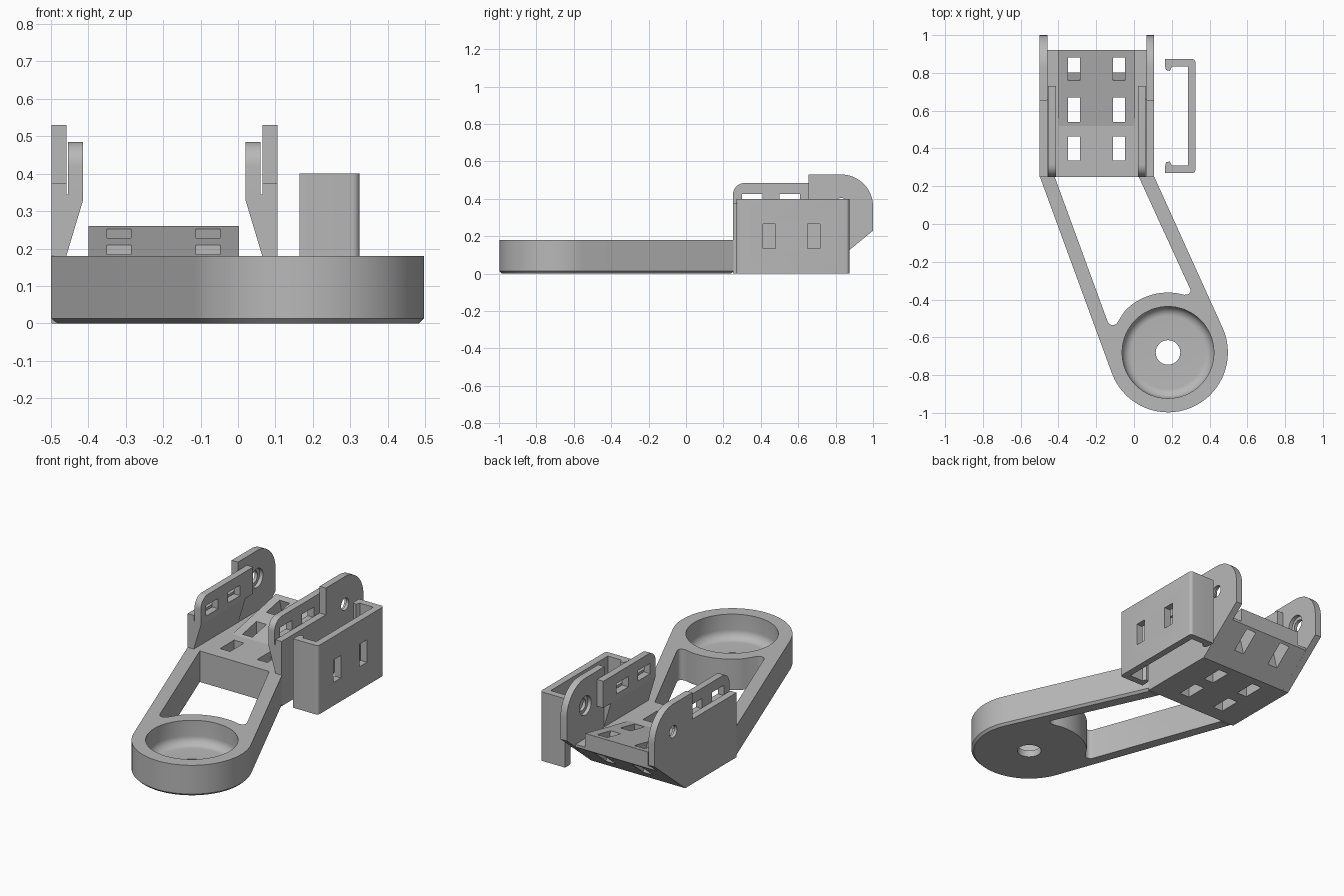
import bpy
import bmesh
from math import cos, sin, radians, pi

if "Cube" in bpy.data.objects:
    bpy.data.objects.remove(bpy.data.objects["Cube"], do_unlink=True)

grey = bpy.data.materials.new("plain grey")
grey.use_nodes = True
grey.diffuse_color = (0.48, 0.48, 0.48, 1)
grey.node_tree.nodes["Principled BSDF"].inputs["Base Color"].default_value = grey.diffuse_color


def arc(cx, cy, r, a0, a1, n):
    angles = [radians(a0 + (a1 - a0) * i / n) for i in range(n + 1)]
    return [(cx + r * cos(a), cy + r * sin(a)) for a in angles]


def finish(name, bm):
    bmesh.ops.recalc_face_normals(bm, faces=bm.faces)
    mesh = bpy.data.meshes.new(name)
    bm.to_mesh(mesh)
    bm.free()
    mesh.materials.append(grey)
    ob = bpy.data.objects.new(name, mesh)
    bpy.context.collection.objects.link(ob)
    return ob


def prism(name, pts, axis, lo, hi, bevel=0, slant=0):
    """Extrude a 2D outline along an axis; slant shifts the low end in y."""
    place = {"x": lambda p, d: (d, p[0], p[1]),
             "y": lambda p, d: (p[0], d, p[1]),
             "z": lambda p, d: (p[0], p[1] + (slant if d == lo else 0), d)}[axis]
    bm = bmesh.new()
    low = [bm.verts.new(place(p, lo)) for p in pts]
    high = [bm.verts.new(place(p, hi)) for p in pts]
    base = bm.faces.new(low)
    bm.faces.new(high)
    for i in range(len(pts)):
        j = (i + 1) % len(pts)
        bm.faces.new((low[i], low[j], high[j], high[i]))
    bmesh.ops.recalc_face_normals(bm, faces=bm.faces)
    if bevel:
        bmesh.ops.bevel(bm, geom=list(base.edges), offset=bevel, segments=1,
                        affect="EDGES", profile=0.5)
    return finish(name, bm)


def box(name, x0, x1, y0, y1, z0, z1, slant=0):
    return prism(name, [(x0, y0), (x1, y0), (x1, y1), (x0, y1)], "z", z0, z1, 0, slant)


def lathe(name, profile, cx, cy, steps=64):
    bm = bmesh.new()
    verts = [bm.verts.new((cx + r, cy, z)) for r, z in profile]
    edges = [bm.edges.new(pair) for pair in zip(verts, verts[1:])]
    bmesh.ops.spin(bm, geom=verts + edges, cent=(cx, cy, 0), axis=(0, 0, 1),
                   angle=2 * pi, steps=steps)
    bmesh.ops.remove_doubles(bm, verts=bm.verts, dist=1e-5)
    return finish(name, bm)


def cut(ob, cutters):
    for c in cutters:
        c.hide_render = True
        mod = ob.modifiers.new("cut", "BOOLEAN")
        mod.operation = "DIFFERENCE"
        mod.solver = "EXACT"
        mod.object = c
    depsgraph = bpy.context.evaluated_depsgraph_get()
    mesh = bpy.data.meshes.new_from_object(ob.evaluated_get(depsgraph))
    ob.modifiers.clear()
    ob.data = mesh
    for c in cutters:
        bpy.data.objects.remove(c, do_unlink=True)


def smooth(ob):
    bpy.ops.object.select_all(action="DESELECT")
    ob.select_set(True)
    bpy.context.view_layer.objects.active = ob
    bpy.ops.object.shade_smooth_by_angle(angle=radians(30))


# Arm with a round cup at the front end
CX, CY, R, TOP = 0.18, -0.68, 0.317, 0.18
outline = [(0.105, 0.255), (-0.5, 0.255)] + arc(CX, CY, R, 200.5, 384.5, 48)
arm = prism("arm", outline, "z", 0, TOP, bevel=0.013)
opening = ([(0.025, 0.3), (0.025, 0.25)] + arc(0.277, -0.352, 0.022, 20, -100, 6)
           + arc(CX, CY, R, 74, 136, 20) + arc(-0.112, -0.505, 0.03, -50, -160, 6)
           + [(-0.42, 0.25), (-0.42, 0.3)])
cup = [(0, 0.04), (0.193, 0.04)] + arc(0.193, 0.09, 0.05, -80, 0, 8) + [(0.243, 0.3), (0, 0.3)]
cut(arm, [
    prism("opening_cutter", opening, "z", -0.1, 0.3),
    lathe("cup_cutter", cup, CX, CY),
    prism("bore_cutter", arc(CX, CY, 0.065, 0, 350, 35), "z", -0.1, 0.3),
])
smooth(arm)

# Bracket floor: wide tray with a raised, sloping pad
MID = -0.197
tray = prism("bracket_floor", [(0.25, 0), (0.72, 0), (0.92, 0.165), (0.92, 0.18), (0.25, 0.18)],
             "x", -0.495, 0.1)
pad = prism("sloping_pad", [(0.51, 0.1), (0.841, 0.1), (0.92, 0.165), (0.92, 0.26), (0.51, 0.178)],
            "x", -0.4, 0.003)


def slots():
    cutters = []
    for x in (-0.318, -0.08):
        for y, slant in ((0.4, 0), (0.605, 0), (0.805, 0.09)):
            cutters.append(box("slot_cutter", x - 0.032, x + 0.032,
                               y - 0.064, y + 0.064, -0.05, 0.3, slant))
    return cutters


cut(tray, slots())
cut(pad, slots())

# Side walls with pivot lugs, gussets and slotted flanges, mirrored
wall_outline = ([(0.25, 0), (0.72, 0), (1.0, 0.23)] + arc(0.83, 0.36, 0.17, 0, 90, 16)
                + [(0.655, 0.53), (0.655, 0.375), (0.25, 0.375)])
flange_outline = ([(0.73, 0.33), (0.73, 0.485)] + arc(0.315, 0.42, 0.065, 90, 180, 10)
                  + [(0.25, 0.33)])
gusset_outline = [(0.03, 0.17), (0.04, 0.18), (0.085, 0.33), (0.085, 0.345), (0.03, 0.345)]

for side, label in ((1, "left"), (-1, "right")):
    def across(u):
        return MID + side * (0.302 - u)

    wall = prism(label + "_wall", wall_outline, "x", across(0), across(0.04))
    cut(wall, [
        prism("pin_cutter", arc(0.83, 0.37, 0.035, 0, 345, 23), "x", across(-0.1), across(0.1)),
        prism("counterbore_cutter", arc(0.83, 0.37, 0.055, 0, 345, 23), "x",
              across(0.018), across(0.1)),
    ])
    smooth(wall)
    flange = prism(label + "_flange", flange_outline, "x", across(0.045), across(0.085))
    cut(flange, [box("flange_slot_cutter", across(0), across(0.12), y, y + 0.11, 0.365, 0.425)
                 for y in (0.3, 0.5)])
    smooth(flange)
    prism(label + "_gusset", [(across(u), z) for u, z in gusset_outline], "y", 0.25, 0.66)

# Separate channel-shaped clip with hooked ends
half = [(0.165, 0.302), (0.165, 0.262), (0.17, 0.244), (0.19, 0.24), (0.2, 0.262),
        (0.285, 0.262)]
outer = arc(0.307, 0.284, 0.018, 0, 90, 5)
centre = 0.571
loop = outer + half
clip = prism("clip", [(x, centre + d) for x, d in loop]
             + [(x, centre - d) for x, d in reversed(loop)], "z", 0, 0.4)
cut(clip, [box("clip_slot_cutter", 0.25, 0.36, y - 0.034, y + 0.034, 0.135, 0.265)
           for y in (0.445, 0.683)])
smooth(clip)
